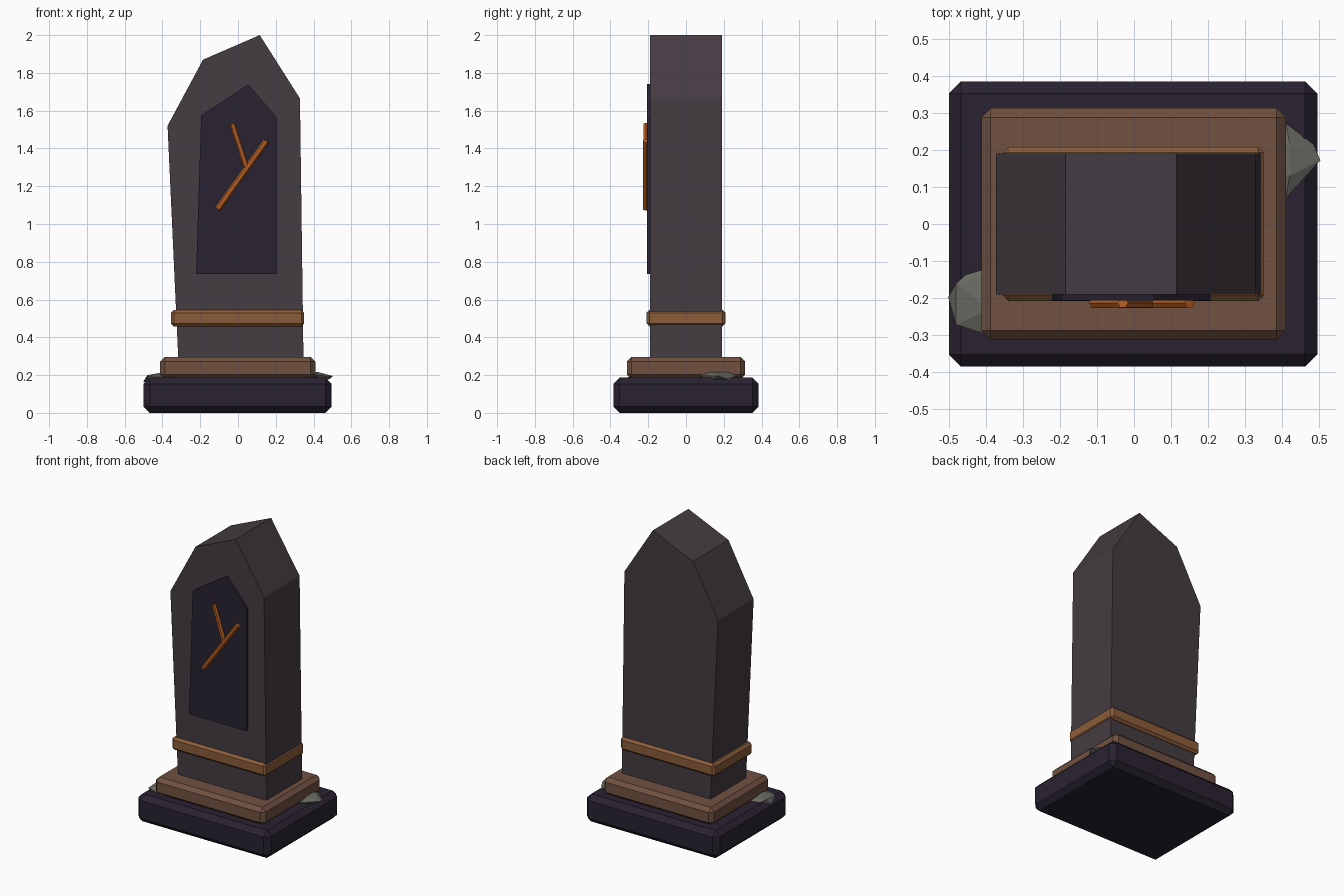
import bpy, bmesh, math
from mathutils import Vector, Matrix

if "Cube" in bpy.data.objects:
    bpy.data.objects.remove(bpy.data.objects["Cube"])


def material(name, rgb):
    m = bpy.data.materials.new(name)
    m.diffuse_color = [(c / 255) ** 2.2 for c in rgb] + [1]
    m.use_nodes = True
    m.node_tree.nodes["Principled BSDF"].inputs["Base Color"].default_value = m.diffuse_color
    return m


DARK = material("dark_stone", (45, 39, 52))
SLAB = material("slab_stone", (70, 62, 68))
BROWN = material("brown_stone", (112, 82, 67))
COPPER = material("copper", (138, 93, 60))
GLOW = material("orange_inlay", (180, 95, 40))
ROCK = material("grey_rock", (105, 105, 98))


def finish(name, bm, mat, bevel=0):
    bmesh.ops.recalc_face_normals(bm, faces=bm.faces)
    me = bpy.data.meshes.new(name)
    bm.to_mesh(me)
    bm.free()
    me.materials.append(mat)
    ob = bpy.data.objects.new(name, me)
    bpy.context.collection.objects.link(ob)
    if bevel:
        mod = ob.modifiers.new("chamfer", 'BEVEL')
        mod.width = bevel
        mod.segments = 1
    return ob


def box(name, x, y, z, mat, bevel):
    bm = bmesh.new()
    size = [b - a for a, b in (x, y, z)]
    mid = [(a + b) / 2 for a, b in (x, y, z)]
    bmesh.ops.create_cube(bm, size=1, matrix=Matrix.Translation(mid) @ Matrix.Diagonal((*size, 1)))
    return finish(name, bm, mat, bevel)


def extruded(name, profile, y0, y1, mat):
    bm = bmesh.new()
    face = bm.faces.new([bm.verts.new((x, y0, z)) for x, z in profile])
    new = bmesh.ops.extrude_face_region(bm, geom=[face], use_keep_orig=True)["geom"]
    bmesh.ops.translate(bm, vec=(0, y1 - y0, 0),
                        verts=[g for g in new if isinstance(g, bmesh.types.BMVert)])
    return finish(name, bm, mat)


def bar(name, a, b, y, r, mat):
    a, b = Vector((a[0], y, a[1])), Vector((b[0], y, b[1]))
    d = b - a
    rot = d.to_track_quat('Z', 'Y').to_matrix().to_4x4()
    bm = bmesh.new()
    bmesh.ops.create_cone(bm, cap_ends=True, segments=6, radius1=r, radius2=r, depth=d.length,
                          matrix=Matrix.Translation((a + b) / 2) @ rot)
    return finish(name, bm, mat)


# Stepped plinth and metal band
box("base_plinth", (-0.5, 0.495), (-0.385, 0.385), (0, 0.187), DARK, 0.033)
box("upper_plinth", (-0.412, 0.41), (-0.313, 0.313), (0.178, 0.297), BROWN, 0.025)
box("copper_band", (-0.355, 0.35), (-0.208, 0.208), (0.458, 0.545), COPPER, 0.015)

# Lopsided slab with broken-looking top
extruded("stone_slab", [(-0.315, 0.26), (0.347, 0.26), (0.328, 1.665), (0.115, 2.0),
                        (-0.185, 1.87), (-0.373, 1.52)], -0.19, 0.19, SLAB)

# Raised dark panel on the front
extruded("front_panel", [(-0.222, 0.735), (0.207, 0.735), (0.207, 1.56),
                         (0.055, 1.74), (-0.195, 1.575)], -0.207, -0.185, DARK)

# Branching inlay
bar("inlay_main", (-0.108, 1.08), (0.15, 1.44), -0.213, 0.016, GLOW)
bar("inlay_branch", (0.048, 1.29), (-0.03, 1.53), -0.213, 0.015, GLOW)

# Left rubble: squashed faceted rock
bm = bmesh.new()
bmesh.ops.create_icosphere(bm, subdivisions=1, radius=1,
                           matrix=Matrix.Translation((-0.39, -0.207, 0.18))
                           @ Matrix.Diagonal((0.125, 0.108, 0.036, 1))
                           @ Matrix.Rotation(math.radians(12), 4, 'X'))
finish("rubble_left", bm, ROCK)

# Right rubble: pointed shard
bm = bmesh.new()
points = [(0.503, 0.172, 0.195), (0.485, 0.215, 0.18), (0.41, 0.272, 0.195), (0.41, 0.07, 0.198),
          (0.32, 0.172, 0.19), (0.42, 0.22, 0.217), (0.42, 0.13, 0.217),
          (0.45, 0.13, 0.17), (0.45, 0.21, 0.168)]
bmesh.ops.convex_hull(bm, input=[bm.verts.new(p) for p in points])
finish("rubble_right", bm, ROCK)
